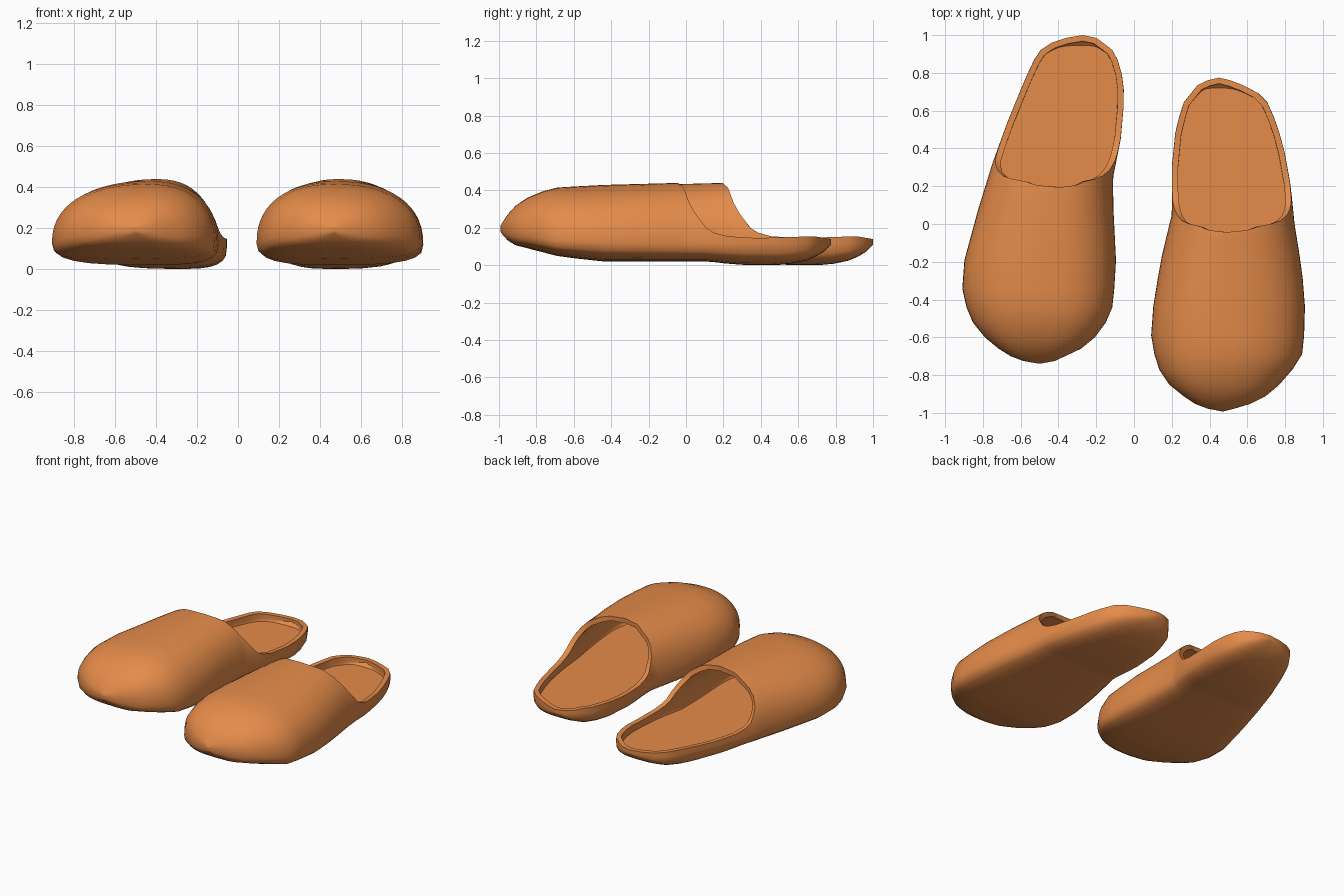
import bpy, bmesh, math

if "Cube" in bpy.data.objects:
    bpy.data.objects.remove(bpy.data.objects["Cube"])

orange = bpy.data.materials.new("warm orange")
orange.diffuse_color = (0.78, 0.26, 0.068, 1)
orange.use_nodes = True
orange.node_tree.nodes["Principled BSDF"].inputs["Base Color"].default_value = orange.diffuse_color

# Shared side profiles along the length, t = distance from the toe
BOTTOM = [(0, .18), (.03, .14), (.07, .11), (.3, .05), (.52, .02), (1.1, .02),
          (1.25, .003), (1.5, .0), (1.62, .025), (1.7, .06), (1.75, .11)]
TOP = [(0, .21), (.03, .26), (.07, .31), (.17, .38), (.3, .415), (.5, .428), (.94, .44), (1.75, .44)]
RIM = [(0, 1), (.935, 1), (.94, .44), (.97, .415), (.985, .375), (1.0, .335), (1.03, .28),
       (1.09, .2), (1.13, .175), (1.2, .155), (1.36, .145), (1.66, .155), (1.75, .14)]
WIDEST = [(0, .2), (.1, .17), (.3, .13), (.5, .12), (1.2, .11), (1.6, .11), (1.75, .125)]
STATIONS = [0, .015, .04, .08, .14, .22, .3, .4, .55, .7, .82, .9, .94, .95, .96, .97, .985, 1.0,
            1.03, 1.06, 1.09, 1.13, 1.2, 1.28, 1.36, 1.46, 1.54, 1.62, 1.67, 1.71, 1.735, 1.75]
N_LOW, N_UP, POWER = 6, 14, 2.3


def lerp(table, t):
    for (a, va), (b, vb) in zip(table, table[1:]):
        if t <= b:
            return va + (vb - va) * max(0, t - a) / (b - a)
    return table[-1][1]


def half_section(t):
    """(width fraction, z) from the sole centre up to the top or the rim."""
    zb, zt, zm = lerp(BOTTOM, t), lerp(TOP, t), lerp(WIDEST, t)
    cut = min(1, max(0, (lerp(RIM, t) - zm) / (zt - zm)))
    end = math.asin(min(1, cut ** (POWER / 2)))
    pts = []
    for i in range(N_LOW):
        a = math.pi / 2 * (1 - i / N_LOW)
        c = 0 if i == 0 else math.cos(a) ** (2 / 3)
        pts.append((c, zm - (zm - zb) * math.sin(a) ** (2 / 3)))
    for i in range(N_UP + 1):
        a = end * i / N_UP
        c = max(0, math.cos(a))
        c = 0 if c < 1e-6 else c ** (2 / POWER)
        pts.append((c, zm + (zt - zm) * math.sin(a) ** (2 / POWER)))
    return pts


def add_object(name, bm):
    mesh = bpy.data.meshes.new(name)
    bm.to_mesh(mesh)
    bm.free()
    mesh.materials.append(orange)
    ob = bpy.data.objects.new(name, mesh)
    bpy.context.collection.objects.link(ob)
    return ob


def slipper(side, left, right, ridge):
    toe, heel = left[0][0], left[-1][0]
    scale = (heel - toe) / STATIONS[-1]

    # Upper and sole: one lofted skin, open behind the instep
    bm = bmesh.new()
    rows = []
    for t in STATIONS:
        y = toe + t * scale
        xl, xr = lerp(left, y), lerp(right, y)
        px = xl + (xr - xl) * ridge
        half = half_section(t)
        ring = [(px - c * (px - xl), y, z) for c, z in reversed(half)]
        ring += [(px + c * (xr - px), y, z) for c, z in half[1:]]
        rows.append([bm.verts.new(p) for p in ring])
    for a, b in zip(rows, rows[1:]):
        for i in range(len(a) - 1):
            bm.faces.new((a[i], a[i + 1], b[i + 1], b[i]))
    bmesh.ops.remove_doubles(bm, verts=bm.verts, dist=0.0008)
    bmesh.ops.recalc_face_normals(bm, faces=bm.faces)
    low = min(bm.faces, key=lambda f: f.calc_center_median().z)
    if low.normal.z > 0:
        bmesh.ops.reverse_faces(bm, faces=bm.faces)
    shell = add_object(side + "_slipper_shell", bm)
    mod = shell.modifiers.new("wall", 'SOLIDIFY')
    mod.thickness = 0.032
    mod.offset = -1
    bpy.context.view_layer.objects.active = shell
    shell.select_set(True)
    bpy.ops.object.modifier_apply(modifier=mod.name)
    bpy.ops.object.shade_smooth_by_angle(angle=math.radians(60))
    shell.select_set(False)

    # Insole: flat bed following the outline
    bm = bmesh.new()
    pairs = []
    for t in STATIONS:
        y = toe + t * scale
        xl, xr = lerp(left, y) + .02, lerp(right, y) - .02
        if t > .35 and y < heel - .018 and xr - xl > .02:
            pairs.append((bm.verts.new((xl, y, .1)), bm.verts.new((xr, y, .1))))
    for (a, b), (c, d) in zip(pairs, pairs[1:]):
        bm.faces.new((a, b, d, c))
    add_object(side + "_insole", bm)


# Outlines seen from above, as (y, x) from toe to heel
slipper("left",
        [(-.74, -.5), (-.735, -.56), (-.69, -.68), (-.6, -.79), (-.5, -.87), (-.36, -.91), (-.2, -.9),
         (.06, -.83), (.32, -.75), (.54, -.67), (.76, -.58), (.91, -.51), (.97, -.42), (.99, -.34), (1.0, -.27)],
        [(-.74, -.5), (-.735, -.44), (-.66, -.28), (-.57, -.17), (-.43, -.11), (-.2, -.095), (.1, -.11),
         (.25, -.11), (.45, -.07), (.68, -.05), (.84, -.07), (.93, -.12), (.985, -.2), (1.0, -.27)], .58)
slipper("right",
        [(-.993, .47), (-.97, .35), (-.87, .2), (-.75, .12), (-.6, .09), (-.45, .1), (-.2, .14), (.05, .2),
         (.3, .2), (.5, .22), (.64, .26), (.74, .34), (.77, .41), (.775, .45)],
        [(-.993, .47), (-.96, .6), (-.9, .72), (-.8, .82), (-.69, .89), (-.5, .91), (-.25, .89), (0, .85),
         (.2, .83), (.37, .8), (.52, .76), (.64, .71), (.71, .64), (.765, .5), (.775, .45)], .46)
